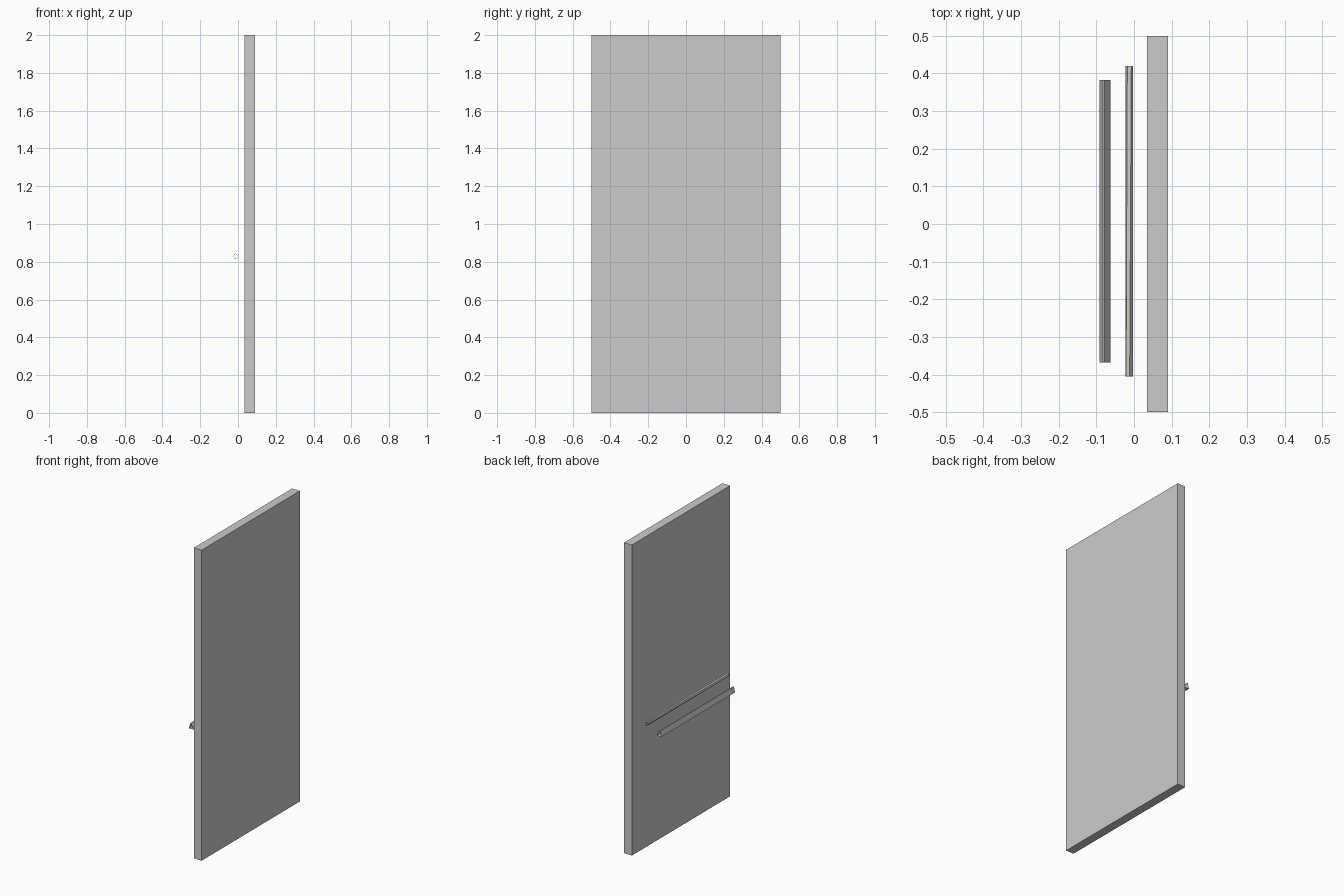
import bpy
import bmesh
import math

cube = bpy.data.objects.get("Cube")
if cube:
    bpy.data.objects.remove(cube, do_unlink=True)

grey = bpy.data.materials.new("plain grey")
grey.use_nodes = True
grey.diffuse_color = (0.6, 0.6, 0.6, 1)
grey.node_tree.nodes["Principled BSDF"].inputs["Base Color"].default_value = grey.diffuse_color


def add_prism(name, front, back, y0, y1, capped=False):
    """Join two anticlockwise (x, z) outlines along y."""
    bm = bmesh.new()
    near = [bm.verts.new((x, y0, z)) for x, z in front]
    far = [bm.verts.new((x, y1, z)) for x, z in back]
    for i in range(len(near)):
        j = (i + 1) % len(near)
        bm.faces.new((near[i], far[i], far[j], near[j]))
    if capped:
        bm.faces.new(near)
        bm.faces.new(far[::-1])
    mesh = bpy.data.meshes.new(name)
    bm.to_mesh(mesh)
    bm.free()
    mesh.materials.append(grey)
    obj = bpy.data.objects.new(name, mesh)
    bpy.context.collection.objects.link(obj)
    return obj


def ring(cx, cz, rx, rz, turn, sides=6):
    """Faceted oval outline."""
    angles = [turn + math.tau * i / sides for i in range(sides)]
    return [(cx + rx * math.cos(a), cz + rz * math.sin(a)) for a in angles]


# Upright door panel
panel = [(0.035, 0), (0.091, 0), (0.091, 2), (0.035, 2)]
add_prism("door_panel", panel, panel, -0.5, 0.5, capped=True)

# Slightly twisted hollow bar next to the panel
add_prism("upper_bar",
          ring(-0.0125, 0.83, 0.0105, 0.013, math.radians(25)),
          ring(-0.0125, 0.83, 0.0105, 0.013, 0),
          -0.405, 0.42)

# Hollow wedge-shaped bar, set lower and further out
wedge = [(-0.092, 0.753), (-0.062, 0.753), (-0.065, 0.768),
         (-0.078, 0.788), (-0.083, 0.788)]
add_prism("lower_bar", wedge, wedge, -0.368, 0.383)
